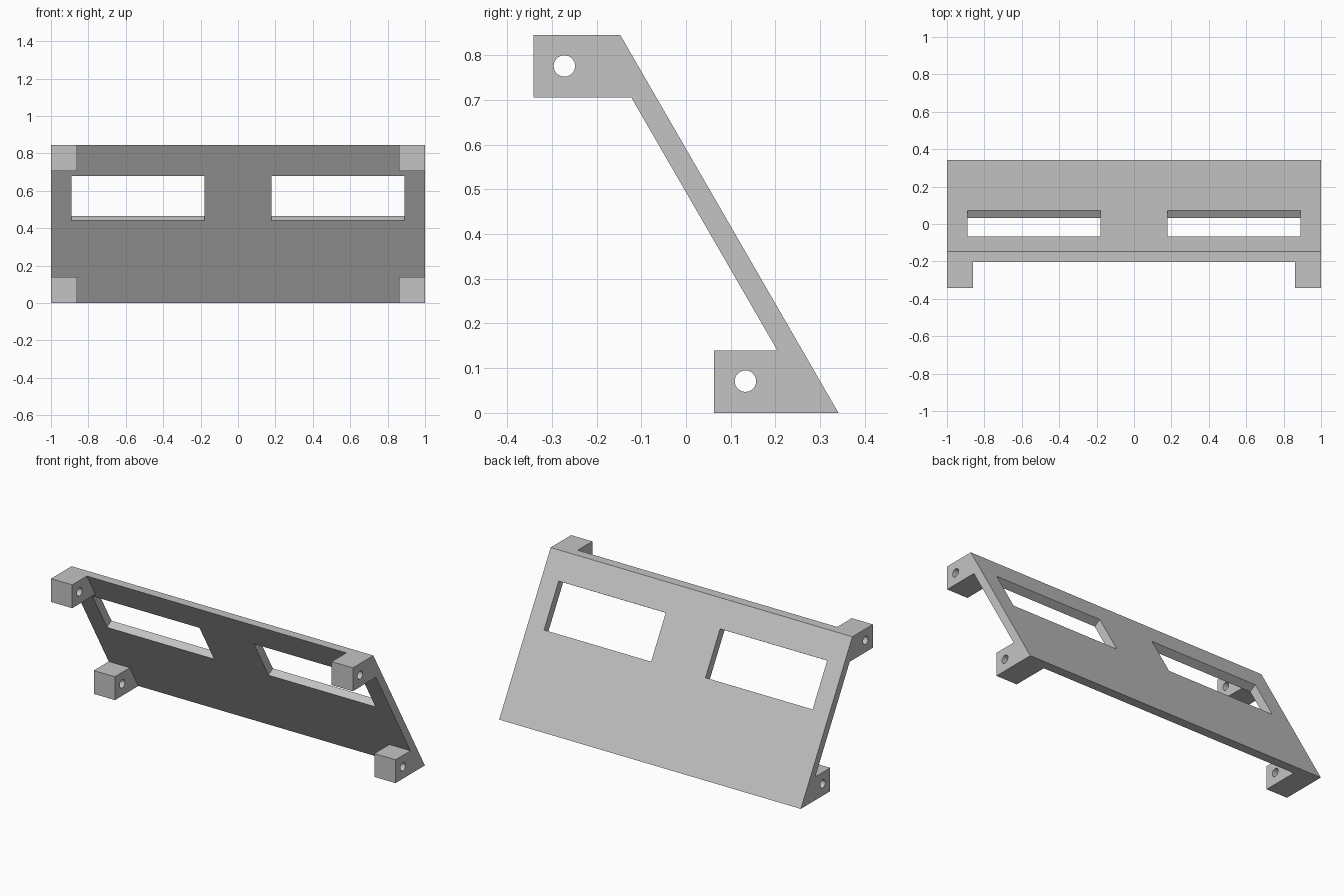
import bpy
import bmesh
import math
from mathutils import Vector

cube = bpy.data.objects.get("Cube")
if cube:
    bpy.data.objects.remove(cube, do_unlink=True)

grey = bpy.data.materials.new("light grey")
grey.use_nodes = True
grey.diffuse_color = (0.55, 0.55, 0.55, 1)
grey.node_tree.nodes["Principled BSDF"].inputs["Base Color"].default_value = grey.diffuse_color

HEIGHT, BLOCK = 0.845, 0.14
SLOPE = math.tan(math.radians(30))
FRONT_FOOT, BACK_FOOT = 0.285, 0.341


def front_y(z):
    return FRONT_FOOT - SLOPE * z


def back_y(z):
    return BACK_FOOT - SLOPE * z


def extrude_profile(name, points, x0, x1):
    """Solid made by sweeping a (y, z) outline from x0 to x1."""
    bm = bmesh.new()
    face = bm.faces.new([bm.verts.new((x0, y, z)) for y, z in points])
    swept = bmesh.ops.extrude_face_region(bm, geom=[face])["geom"]
    bmesh.ops.translate(bm, vec=Vector((x1 - x0, 0, 0)),
                        verts=[v for v in swept if isinstance(v, bmesh.types.BMVert)])
    bmesh.ops.recalc_face_normals(bm, faces=bm.faces)
    mesh = bpy.data.meshes.new(name)
    bm.to_mesh(mesh)
    bm.free()
    mesh.materials.append(grey)
    obj = bpy.data.objects.new(name, mesh)
    bpy.context.collection.objects.link(obj)
    return obj


def combine(target, tool, operation):
    """Apply a boolean and discard the tool object."""
    tool.hide_render = True
    mod = target.modifiers.new(operation.title(), "BOOLEAN")
    mod.operation, mod.solver, mod.object = operation, "EXACT", tool
    bpy.context.view_layer.objects.active = target
    bpy.ops.object.modifier_apply(modifier=mod.name)
    bpy.data.objects.remove(tool, do_unlink=True)


def circle(y, z, radius, sides=32):
    return [(y + radius * math.cos(math.tau * i / sides),
             z + radius * math.sin(math.tau * i / sides)) for i in range(sides)]


# Sloping panel with level top and bottom edges
panel = extrude_profile("sloping_panel", [
    (front_y(0), 0), (back_y(0), 0), (back_y(HEIGHT), HEIGHT), (front_y(HEIGHT), HEIGHT)], -1, 1)

# Four corner mounting blocks, let slightly into the panel
INSET = 0.02
for side in (-1, 1):
    for y, z in ((-0.341, HEIGHT - BLOCK), (0.063, 0)):
        top = z + BLOCK
        block = extrude_profile("mounting_block", [
            (y, z), (front_y(z) + INSET, z), (front_y(top) + INSET, top), (y, top)],
            side * 0.86, side)
        combine(panel, block, "UNION")

# Window openings cut square to the panel
normal = Vector((math.cos(math.radians(30)), math.sin(math.radians(30))))
low, high = (Vector((front_y(z), z)) for z in (0.44, 0.68))
window = [low - normal * 0.02, low + normal * 0.1, high + normal * 0.1, high - normal * 0.02]
for side in (-1, 1):
    combine(panel, extrude_profile("window_cutter", window, side * 0.18, side * 0.89), "DIFFERENCE")

# Cross holes through the blocks
for side in (-1, 1):
    for y, z in ((-0.272, 0.776), (0.133, 0.071)):
        combine(panel, extrude_profile("hole_cutter", circle(y, z, 0.024), side * 0.8, side * 1.1),
                "DIFFERENCE")
